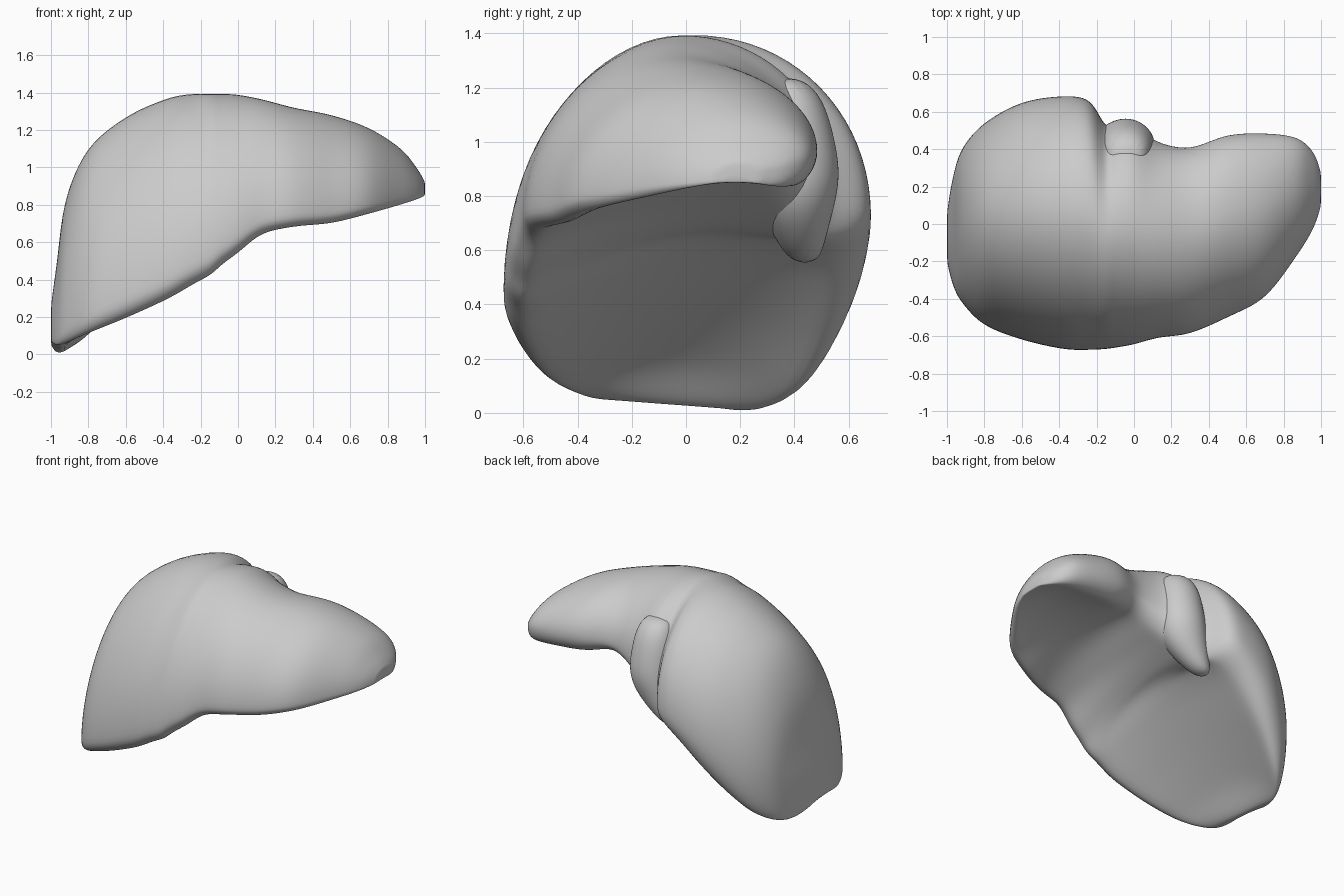
import bpy
import bmesh
import math
from mathutils import Vector

cube = bpy.data.objects.get("Cube")
if cube:
    bpy.data.objects.remove(cube, do_unlink=True)

# Single neutral grey
grey = bpy.data.materials.new("soft_grey")
grey.use_nodes = True
grey_colour = (0.6, 0.6, 0.6, 1)
grey.diffuse_color = grey_colour
grey.node_tree.nodes["Principled BSDF"].inputs["Base Color"].default_value = grey_colour

# Stations along x: x, front y, back y, front rim z, back bulge z,
# back rim z, crown z, underside middle z
STATIONS = [
    (-1, -.2, .06, .07, .16, .05, .26, .07),
    (-.97, -.32, .24, .05, .26, .01, .48, .04),
    (-.92, -.42, .4, .06, .34, .02, .83, .04),
    (-.8, -.54, .54, .11, .42, .1, 1.1, .18),
    (-.6, -.62, .65, .19, .58, .3, 1.27, .34),
    (-.38, -.67, .685, .29, .71, .52, 1.37, .49),
    (-.24, -.675, .66, .37, .77, .62, 1.395, .58),
    (-.15, -.67, .53, .42, .8, .64, 1.395, .63),
    (-.08, -.66, .54, .48, .84, .66, 1.395, .66),
    (0, -.645, .53, .54, .87, .71, 1.39, .7),
    (.13, -.61, .44, .64, .92, .8, 1.365, .77),
    (.3, -.585, .41, .68, .97, .89, 1.32, .84),
    (.5, -.5, .475, .7, .98, .86, 1.28, .87),
    (.7, -.39, .485, .75, .96, .845, 1.21, .87),
    (.87, -.17, .46, .8, .94, .835, 1.1, .855),
    (.96, -.02, .38, .83, .91, .835, .99, .85),
    (1, .1, .27, .85, .89, .85, .92, .85),
]


def spline(a, b, c, d, t):
    """Catmull-Rom blend of four values."""
    return b + t / 2 * (c - a + t * (2 * a - 5 * b + 4 * c - d + t * (3 * (b - c) + d - a)))


def smooth_stations(steps):
    last = len(STATIONS) - 1
    for i in range(last):
        around = [STATIONS[min(max(i + k, 0), last)] for k in (-1, 0, 1, 2)]
        for step in range(steps):
            yield [spline(*column, step / steps) for column in zip(*around)]
    yield STATIONS[last]


def arc(centre, radius, start, end, count, power=1):
    """Superelliptical arc in the y-z plane, leaving out its last point."""
    for k in range(count):
        angle = math.radians(start + (end - start) * k / count)
        c, s = math.cos(angle), math.sin(angle)
        yield (centre[0] + radius[0] * math.copysign(abs(c) ** power, c),
               centre[1] + radius[1] * math.copysign(abs(s) ** power, s))


def cross_section(station):
    x, front, back, rim, bulge, back_rim, crown, under = station
    width = back - front
    peak = front + width * .54
    nose = rim + (crown - rim) * .1
    front_round, back_round = width * .07, width * .12
    loop = []
    # Domed top, from the front rim over the crown to the back
    loop += arc((peak, nose), (peak - front, crown - nose), 180, 90, 10, 1.07)
    loop += arc((peak, bulge), (back - peak, crown - bulge), 90, 0, 10)
    # Rounded back rim
    loop += arc((back - back_round, bulge), (back_round, bulge - back_rim), 0, -90, 5)
    # Hollow underside
    y0, y1 = back - back_round, front + front_round
    for k in range(12):
        s = k / 12
        sag = under - (back_rim + rim) / 2
        loop.append((y0 + (y1 - y0) * s,
                     back_rim + (rim - back_rim) * s + 4 * s * (1 - s) * sag))
    # Rounded front rim
    loop += arc((y1, nose), (front_round, nose - rim), -90, -180, 4)
    return [Vector((x, y, z)) for y, z in loop]


def skin(name, rings, levels):
    """Loft closed rings of points into one smooth capped object."""
    bm = bmesh.new()
    rings = [[bm.verts.new(p) for p in ring] for ring in rings]
    for ring, following in zip(rings, rings[1:]):
        for k in range(len(ring)):
            n = (k + 1) % len(ring)
            bm.faces.new((ring[k], ring[n], following[n], following[k]))
    for ring in (rings[0], rings[-1]):
        bm.faces.new(ring)
    bmesh.ops.recalc_face_normals(bm, faces=bm.faces)
    mesh = bpy.data.meshes.new(name)
    bm.to_mesh(mesh)
    bm.free()
    obj = bpy.data.objects.new(name, mesh)
    bpy.context.collection.objects.link(obj)
    obj.modifiers.new("smooth_skin", "SUBSURF").levels = levels
    obj.data.materials.append(grey)
    bpy.ops.object.select_all(action="DESELECT")
    obj.select_set(True)
    bpy.context.view_layer.objects.active = obj
    bpy.ops.object.shade_smooth()


def oval(x, y, z, width, depth):
    """Horizontal oval ring of points."""
    turns = [math.tau * k / 16 for k in range(16)]
    return [Vector((x + width * math.cos(t), y + depth * math.sin(t), z)) for t in turns]


# Main body: right and left lobes lofted as one skin
skin("main_lobes", [cross_section(s) for s in smooth_stations(4)], 1)

# Back lobe: a broad shoulder on top, tapering to a tongue below
skin("back_lobe", [
    oval(-.04, .36, 1.24, .08, .07),
    oval(-.04, .39, 1.16, .13, .12),
    oval(-.04, .41, 1.02, .15, .14),
    oval(-.04, .42, .88, .16, .155),
    oval(-.07, .41, .76, .16, .14),
    oval(-.13, .42, .65, .12, .1),
    oval(-.2, .44, .55, .05, .05),
], 2)
